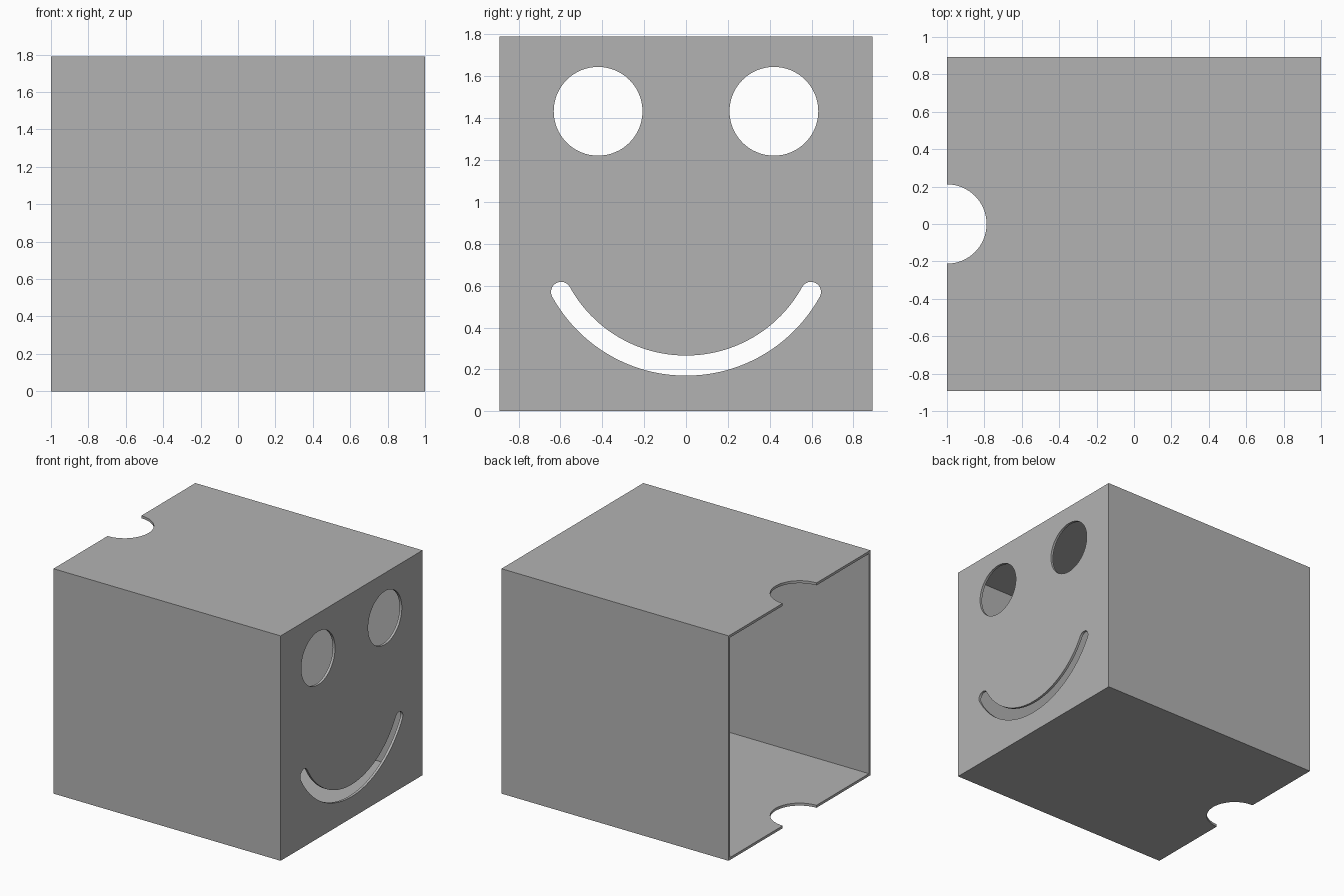
import bpy, bmesh
from math import pi, sin, cos, atan2
from mathutils import Vector

cube = bpy.data.objects.get("Cube")
if cube:
    bpy.data.objects.remove(cube, do_unlink=True)

LENGTH, WIDTH, HEIGHT, WALL = 2.0, 1.784, 1.79, 0.02

grey = bpy.data.materials.new("plain grey")
grey.use_nodes = True
GREY = (0.45, 0.45, 0.45, 1)
grey.diffuse_color = GREY
grey.node_tree.nodes["Principled BSDF"].inputs["Base Color"].default_value = GREY


def prism(name, outline, direction):
    """Solid made by sweeping a closed outline along a direction."""
    bm = bmesh.new()
    face = bm.faces.new([bm.verts.new(p) for p in outline])
    swept = bmesh.ops.extrude_face_region(bm, geom=[face])["geom"]
    bmesh.ops.translate(bm, vec=direction,
                        verts=[v for v in swept if isinstance(v, bmesh.types.BMVert)])
    bmesh.ops.recalc_face_normals(bm, faces=bm.faces)
    mesh = bpy.data.meshes.new(name)
    bm.to_mesh(mesh)
    bm.free()
    mesh.materials.append(grey)
    obj = bpy.data.objects.new(name, mesh)
    bpy.context.collection.objects.link(obj)
    return obj


def arc(cu, cv, radius, start, end, steps):
    return [(cu + radius * cos(start + (end - start) * i / steps),
             cv + radius * sin(start + (end - start) * i / steps)) for i in range(steps + 1)]


def side_outline(points, x):
    return [Vector((x, y, z)) for y, z in points]


def rectangle(half_width, low, high):
    return [(-half_width, low), (half_width, low), (half_width, high), (-half_width, high)]


# Outer block, open cavity and cutters
box = prism("box_shell", side_outline(rectangle(WIDTH / 2, 0, HEIGHT), -LENGTH / 2), (LENGTH, 0, 0))
cutters = [prism("cavity_cutter",
                 side_outline(rectangle(WIDTH / 2 - WALL, WALL, HEIGHT - WALL), -LENGTH / 2 - 0.1),
                 (LENGTH + 0.1 - WALL, 0, 0))]

# Round eye holes
for side, name in ((1, "left_eye_cutter"), (-1, "right_eye_cutter")):
    circle = arc(side * 0.42, 1.433, 0.212, 0, 2 * pi, 64)[:-1]
    cutters.append(prism(name, side_outline(circle, 0.9), (0.2, 0, 0)))

# Smile slot: two concentric arcs joined by round ends
MID, HALF, CENTRE = 0.682, 0.048, 0.90
half_angle = atan2(0.597, 0.33)
a, b = -pi / 2 - half_angle, -pi / 2 + half_angle
smile = arc(0, CENTRE, MID + HALF, a, b, 48)
smile += arc(MID * cos(b), CENTRE + MID * sin(b), HALF, b, b + pi, 16)[1:-1]
smile += arc(0, CENTRE, MID - HALF, b, a, 48)
smile += arc(MID * cos(a), CENTRE + MID * sin(a), HALF, a + pi, a + 2 * pi, 16)[1:-1]
cutters.append(prism("smile_cutter", side_outline(smile, 0.9), (0.2, 0, 0)))

# Thumb notch through top and bottom at the open end
notch = [Vector((x, y, -0.1)) for x, y in arc(-LENGTH / 2, 0, 0.212, 0, 2 * pi, 64)[:-1]]
cutters.append(prism("thumb_notch_cutter", notch, (0, 0, HEIGHT + 0.2)))

# Cut everything, then drop the cutters
for cutter in cutters:
    cutter.hide_render = True
    mod = box.modifiers.new(cutter.name, 'BOOLEAN')
    mod.operation = 'DIFFERENCE'
    mod.solver = 'EXACT'
    mod.object = cutter

bpy.context.view_layer.objects.active = box
box.select_set(True)
for cutter in cutters:
    bpy.ops.object.modifier_apply(modifier=cutter.name)
    bpy.data.objects.remove(cutter, do_unlink=True)

bpy.ops.object.select_all(action='DESELECT')
box.select_set(True)
bpy.ops.object.shade_smooth_by_angle(angle=pi / 6)
